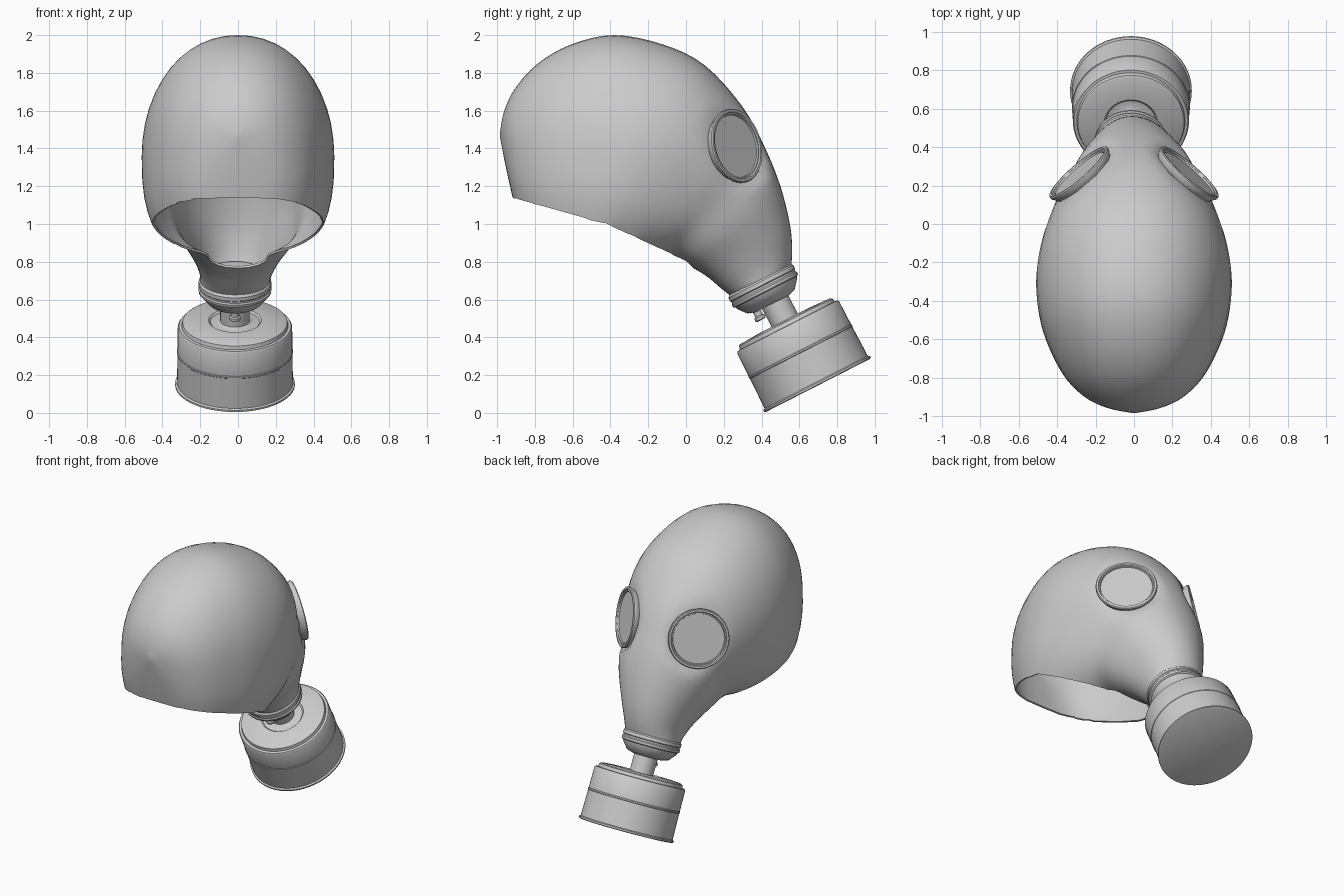
import bpy, bmesh, math
from mathutils import Vector

if "Cube" in bpy.data.objects:
    bpy.data.objects.remove(bpy.data.objects["Cube"])


def finish(name, bm, angle=35):
    bmesh.ops.recalc_face_normals(bm, faces=bm.faces)
    me = bpy.data.meshes.new(name)
    bm.to_mesh(me)
    bm.free()
    me.shade_smooth()
    me.set_sharp_from_angle(angle=math.radians(angle))
    ob = bpy.data.objects.new(name, me)
    bpy.context.collection.objects.link(ob)
    return ob


def skin(bm, rings):
    for a, b in zip(rings, rings[1:]):
        for i in range(len(a)):
            j = (i + 1) % len(a)
            bm.faces.new((a[i], a[j], b[j], b[i]))


def lathe(name, profile, origin, axis, n=48):
    """Revolve (radius, height) points about an axis, capping both ends."""
    q = Vector(axis).to_track_quat('Z', 'Y')
    bm = bmesh.new()
    rings = []
    for r, h in profile:
        rings.append([bm.verts.new(Vector(origin) + q @ Vector(
            (r * math.cos(2 * math.pi * i / n), r * math.sin(2 * math.pi * i / n), h)))
            for i in range(n)])
    skin(bm, rings)
    bm.faces.new(rings[0])
    bm.faces.new(rings[-1])
    return finish(name, bm)


# Mask sections: top y, top z, bottom y, bottom z, half width
SECTIONS = [
    (.558, .787, .232, .622, .185), (.562, .87, .185, .66, .197),
    (.55, 1.0, .10, .73, .238), (.50, 1.2, .0, .785, .305),
    (.42, 1.4, -.10, .82, .355), (.30, 1.62, -.20, .80, .42),
    (.10, 1.84, -.35, .77, .485), (-.12, 1.95, -.50, .76, .51),
    (-.38, 2.0, -.63, .79, .485), (-.61, 1.95, -.74, .85, .425),
    (-.79, 1.845, -.83, .93, .35), (-.91, 1.71, -.895, 1.06, .255),
    (-.965, 1.59, -.945, 1.26, .145), (-.985, 1.48, -.985, 1.46, .01)]
EYE_POS, EYE_DIR = Vector((.29, .27, 1.415)), Vector((.64, .73, .19)).normalized()
OFFSET = -.016      # snout and canister sit slightly to one side


def section_at(t):
    k = min(int(t), len(SECTIONS) - 2)
    f = t - k
    p = [SECTIONS[max(0, min(len(SECTIONS) - 1, k + d))] for d in (-1, 0, 1, 2)]
    return [.5 * (2 * b + (c - a) * f + (2 * a - 5 * b + 4 * c - d) * f * f
                  + (3 * b - a - 3 * c + d) * f ** 3) for a, b, c, d in zip(*p)]


def power(v, e):
    return math.copysign(abs(v) ** e, v)


# Mask shell
bm = bmesh.new()
rings, N, STEPS = [], 48, 4
for s in range((len(SECTIONS) - 1) * STEPS + 1):
    t = s / STEPS
    ty, tz, by, bz, w = section_at(t)
    ring = []
    for i in range(N):
        a = 2 * math.pi * i / N
        # Crown is nearly elliptical, underside is squarer
        e = 1 - (.06 * min(1, t / 6) if math.cos(a) > 0 else .24 * min(1, t / 2))
        c = power(math.cos(a), e)
        ring.append(bm.verts.new((w * power(math.sin(a), e) + OFFSET * max(0, 1 - t / 3),
                                  (ty + by) / 2 + c * (ty - by) / 2,
                                  (tz + bz) / 2 + c * (tz - bz) / 2)))
    rings.append(ring)
skin(bm, rings)
bm.faces.new(rings[-1])

# Flat seats under the eyepieces
for sx in (1, -1):
    c = Vector((sx * EYE_POS.x, EYE_POS.y, EYE_POS.z))
    n = Vector((sx * EYE_DIR.x, EYE_DIR.y, EYE_DIR.z))
    for v in bm.verts:
        d = (v.co - c).dot(n)
        rad = (v.co - c - n * d).length
        if -.04 < d < .3 and rad < .24:
            v.co -= n * (d + .04) * min(1, (.24 - rad) / .07)


# Head opening: shear the bent edge line flat, cut, shear back
def edge_z(y):
    return min(1.14 - .28 * (y + .92), 1.0 - .46 * (y + .42), .808 - 1.1 * y)


for v in bm.verts:
    v.co.z -= edge_z(v.co.y)
bmesh.ops.bisect_plane(bm, geom=bm.verts[:] + bm.edges[:] + bm.faces[:], dist=.004,
                       plane_co=(0, 0, 0), plane_no=(0, 0, 1), clear_inner=True)
for v in bm.verts:
    v.co.z += edge_z(v.co.y)
bmesh.ops.remove_doubles(bm, verts=bm.verts[:], dist=.009)

# Rubber thickness: an inner copy of the shell joined by a crisp rim
bmesh.ops.recalc_face_normals(bm, faces=bm.faces)
bm.normal_update()
outer_faces = bm.faces[:]
borders = [e for e in bm.edges if e.is_boundary]
inner = {v: bm.verts.new(v.co - v.normal * .012) for v in bm.verts[:]}
for f in outer_faces:
    bm.faces.new([inner[v] for v in reversed(f.verts)])
for e in borders:
    a, b = e.verts
    bm.faces.new((a, b, inner[b], inner[a]))
finish("rubber_mask", bm, 50)

# Eyepieces
for sx, side in ((1, "right"), (-1, "left")):
    lathe("eyepiece_" + side,
          [(.155, -.1), (.168, -.07), (.185, -.035), (.199, -.012), (.199, -.002),
           (.194, .004), (.182, .004), (.177, -.003), (.170, -.003), (.167, -.012)],
          (sx * EYE_POS.x, EYE_POS.y, EYE_POS.z), (sx * EYE_DIR.x, EYE_DIR.y, EYE_DIR.z))

# Filter canister with its threaded pipe
AXIS = Vector((0, -.454, .891))
BASE = Vector((OFFSET, .698, .145))
lathe("filter_canister",
      [(.308, 0), (.317, .004), (.317, .014), (.307, .02), (.304, .195), (.307, .198),
       (.307, .206), (.304, .209), (.303, .345), (.297, .354), (.282, .356), (.277, .376),
       (.267, .382), (.14, .388), (.13, .378), (.09, .378), (.078, .386), (.078, .51)],
      BASE, AXIS, 64)

# Connector bowl and clamp ring
SIDE = Vector((0, -.017, -.008))
lathe("connector",
      [(.10, .495), (.14, .508), (.175, .55), (.182, .565), (.192, .57), (.194, .585),
       (.188, .592), (.188, .602), (.193, .607), (.192, .627), (.184, .637), (.17, .66)],
      BASE + SIDE, AXIS)

# Exhale valve spout
lathe("valve_spout", [(.022, .445), (.03, .45), (.03, .465), (.022, .47), (.022, .52)],
      BASE + Vector((0, -.891, -.454)) * .11, AXIS, 24)
